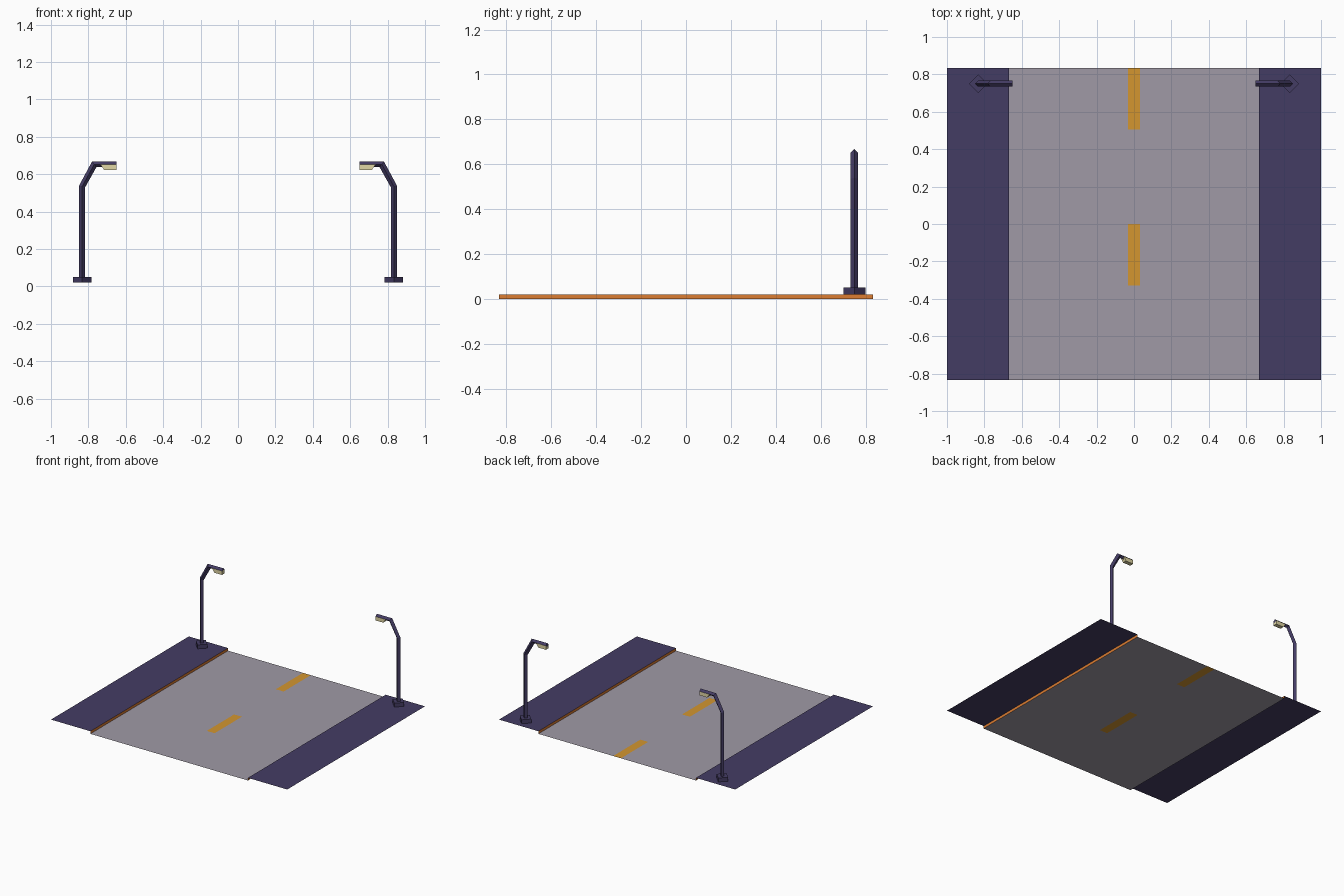
import bpy, bmesh
from mathutils import Vector

if "Cube" in bpy.data.objects:
    bpy.data.objects.remove(bpy.data.objects["Cube"])


def mat(name, rgb):
    # sRGB 0-255 -> linear diffuse colour
    lin = [((c / 255 + 0.055) / 1.055) ** 2.4 for c in rgb]
    m = bpy.data.materials.new(name)
    m.diffuse_color = (*lin, 1)
    m.use_nodes = True
    m.node_tree.nodes["Principled BSDF"].inputs["Base Color"].default_value = m.diffuse_color
    return m


ASPHALT = mat("asphalt grey", (160, 154, 166))
PAINT = mat("lane amber", (212, 150, 48))
INDIGO = mat("dark indigo", (68, 60, 100))
KERB = mat("kerb orange", (220, 125, 50))
GLOW = mat("lamp cream", (225, 215, 165))

ROAD_X, HALF_Y, KERB_Z = 0.667, 0.833, 0.02


def make(name, bm, mats, mirror=False):
    me = bpy.data.meshes.new(name)
    bm.to_mesh(me)
    bm.free()
    ob = bpy.data.objects.new(name, me)
    bpy.context.collection.objects.link(ob)
    for m in mats:
        me.materials.append(m)
    if mirror:
        ob.modifiers.new("mirror", 'MIRROR').use_mirror_merge = False
    return ob


def loft(bm, rings):
    """Skin a list of equal-sized vertex rings and cap both ends."""
    vs = [[bm.verts.new(p) for p in r] for r in rings]
    n = len(vs[0])
    for a, b in zip(vs, vs[1:]):
        for i in range(n):
            j = (i + 1) % n
            bm.faces.new((a[i], a[j], b[j], b[i]))
    bm.faces.new(vs[0][::-1])
    bm.faces.new(vs[-1])
    bmesh.ops.recalc_face_normals(bm, faces=bm.faces)


# road sheet, cut so the dashes are faces of their own
bm = bmesh.new()
xs = [-ROAD_X, -0.033, 0.033, ROAD_X]
ys = [-HALF_Y, -0.33, 0.0, 0.505, HALF_Y]
grid = [[bm.verts.new((x, y, 0)) for x in xs] for y in ys]
for j in range(4):
    for i in range(3):
        f = bm.faces.new((grid[j][i], grid[j][i + 1], grid[j + 1][i + 1], grid[j + 1][i]))
        f.material_index = int(i == 1 and j in (1, 3))
make("road", bm, [ASPHALT, PAINT])

# raised pavement with an orange kerb face toward the road
bm = bmesh.new()
prof = [(ROAD_X, 0), (ROAD_X, KERB_Z), (1, KERB_Z)]
front, back = ([bm.verts.new((x, y, z)) for x, z in prof] for y in (-HALF_Y, HALF_Y))
for i in range(2):
    f = bm.faces.new((front[i], front[i + 1], back[i + 1], back[i]))
    f.material_index = 1 - i
make("pavement", bm, [INDIGO, KERB], mirror=True)

# lamp post: diamond section swept up the pole and over the arm
PX, PY, R = 0.833, 0.75, 0.016


def diamond(x, z, across, r=R):
    c, u = Vector((x, PY, z)), Vector((across[0], 0, across[1])) * r
    v = Vector((0, r, 0))
    return [c + u, c + v, c - u, c - v]


bm = bmesh.new()
loft(bm, [diamond(PX, 0.05, (1, 0)), diamond(PX, 0.535, (1, 0.3)),
          diamond(0.769, 0.652, (0.75, 0.9)), diamond(0.65, 0.652, (0, 0.95))])
make("lamp_post", bm, [INDIGO], mirror=True)

# diamond foot block
bm = bmesh.new()
loft(bm, [diamond(PX, z, (1, 0), 0.049) for z in (KERB_Z, 0.05)])
make("lamp_foot", bm, [INDIGO], mirror=True)

# glowing head below the arm, slanted at the inner end
bm = bmesh.new()
head = [(0.65, 0.652), (0.65, 0.622), (0.715, 0.622), (0.735, 0.652)]
loft(bm, [[(x, y, z) for x, z in head] for y in (PY - R, PY + R)])
make("lamp_head", bm, [GLOW], mirror=True)
